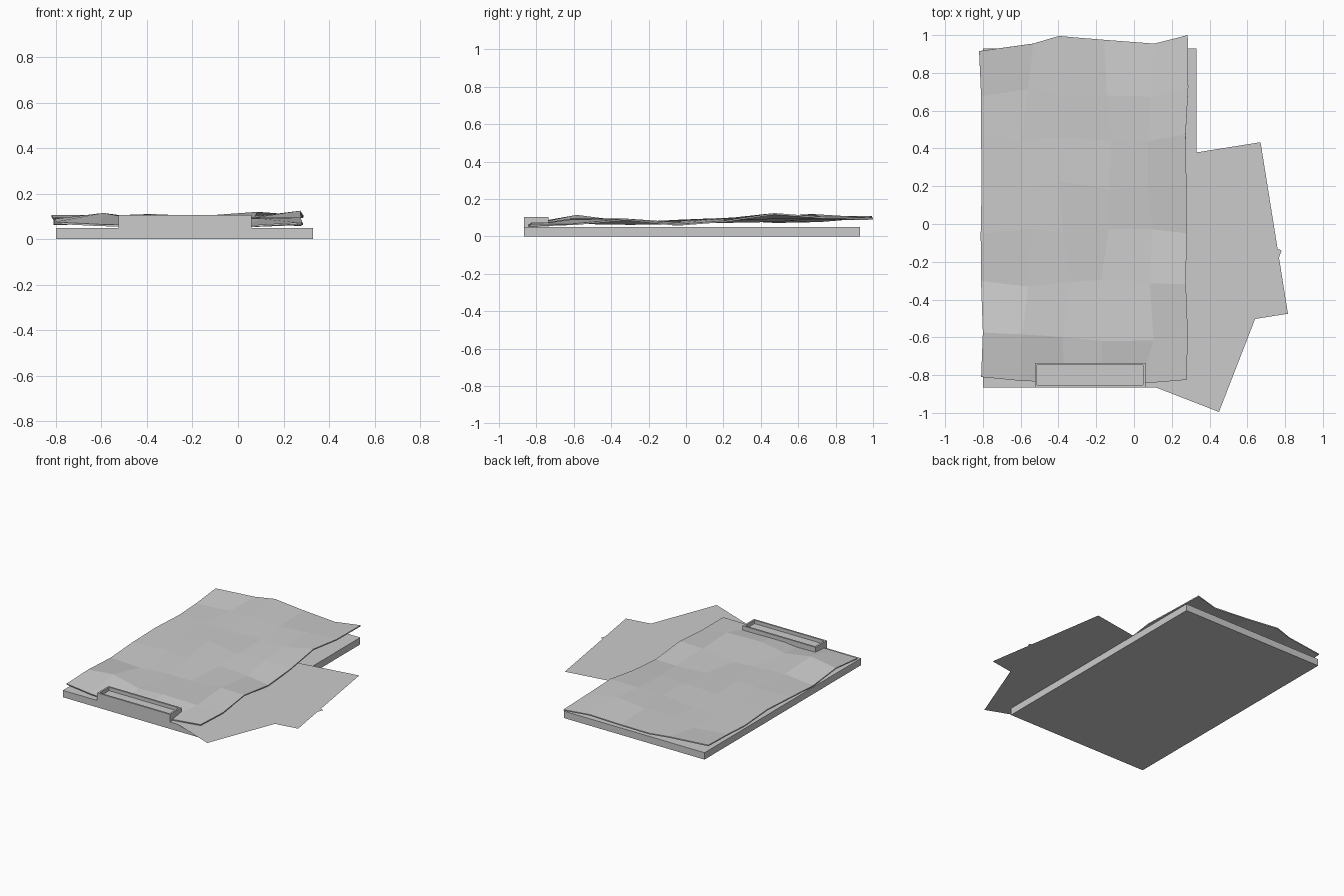
import bpy, bmesh, random
from mathutils import Vector

if "Cube" in bpy.data.objects:
    bpy.data.objects.remove(bpy.data.objects["Cube"])

random.seed(4)


def make_object(name, bm):
    bmesh.ops.recalc_face_normals(bm, faces=bm.faces)
    mesh = bpy.data.meshes.new(name)
    bm.to_mesh(mesh)
    bm.free()
    ob = bpy.data.objects.new(name, mesh)
    bpy.context.collection.objects.link(ob)
    return ob


def box(name, lo, hi, recess=None):
    """Box between two corners, with an optional (margin, depth) tray sunk in its top."""
    bm = bmesh.new()
    bmesh.ops.create_cube(bm, size=1)
    lo, hi = Vector(lo), Vector(hi)
    for v in bm.verts:
        v.co = (lo + hi) / 2 + v.co * (hi - lo)
    if recess:
        bm.normal_update()
        top = max(bm.faces, key=lambda f: f.calc_center_median().z)
        bmesh.ops.inset_region(bm, faces=[top], thickness=recess[0])
        floor = bmesh.ops.extrude_face_region(bm, geom=[top])["geom"]
        for v in floor:
            if isinstance(v, bmesh.types.BMVert):
                v.co.z -= recess[1]
        bmesh.ops.delete(bm, geom=[top], context="FACES_ONLY")
    return make_object(name, bm)


def loose_sheet(name, top, bottom, width, z):
    """Flat rectangle given by its right-hand edge and its width."""
    a, b = Vector((*top, z)), Vector((*bottom, z))
    edge = (b - a).normalized()
    left = Vector((edge.y, -edge.x, 0)) * width
    bm = bmesh.new()
    bm.faces.new([bm.verts.new(p) for p in (a, a + left, b + left, b)])
    bm.normal_update()
    return make_object(name, bm)


# Backing board and the clip with its sunken top
box("board", (-0.80, -0.865, 0), (0.33, 0.93, 0.05))
box("clip", (-0.525, -0.865, 0.045), (0.06, -0.735, 0.105), recess=(0.018, 0.025))

# Two loose sheets sliding out from under the top page
loose_sheet("loose_sheet_lower", (0.782, -0.14), (0.45, -0.995), 0.60, 0.052)
loose_sheet("loose_sheet_upper", (0.67, 0.433), (0.815, -0.475), 0.60, 0.055)

# Crumpled top page: column positions, front and back outline, heights in hundredths
xs = [-0.805, -0.57, -0.36, -0.14, 0.07, 0.28]
ys = [-0.83, -0.60, -0.32, -0.05, 0.21, 0.45, 0.70, 0.95]
front = [-0.81, -0.83, -0.84, -0.84, -0.845, -0.825]
back = [0.915, 0.955, 0.995, 0.975, 0.955, 1.0]
heights = [
    (7.5, 6.5, 6.0, 6.0, 6.0, 7.5),
    (9.0, 11.5, 7.5, 9.5, 9.0, 7.0),
    (7.0, 7.5, 8.0, 7.0, 9.5, 9.5),
    (8.5, 9.0, 8.5, 8.5, 7.5, 6.5),
    (9.5, 8.0, 10.0, 9.0, 9.5, 8.5),
    (8.0, 9.5, 8.5, 10.5, 10.0, 12.5),
    (9.0, 8.5, 11.0, 10.0, 12.0, 10.5),
    (10.5, 10.5, 11.0, 10.0, 9.5, 10.0),
]
bm = bmesh.new()
grid = []
for j, row in enumerate(heights):
    line = []
    for i, h in enumerate(row):
        x, y = xs[i], ys[j]
        if j == 0:
            y = front[i]
        elif j == 7:
            y = back[i]
        else:
            y += random.uniform(-0.03, 0.03)
        if 0 < i < 5:
            x += random.uniform(-0.04, 0.04)
        else:
            x += random.uniform(-0.008, 0.008)
        line.append(bm.verts.new((x, y, h / 100)))
    grid.append(line)
for j in range(7):
    for i in range(5):
        bm.faces.new((grid[j][i], grid[j][i + 1], grid[j + 1][i + 1], grid[j + 1][i]))
grid[7][0].co.x = -0.82
page = make_object("crumpled_page", bm)
if page.data.polygons[0].normal.z < 0:
    page.data.flip_normals()
mod = page.modifiers.new("paper_thickness", "SOLIDIFY")
mod.thickness = 0.008
mod.offset = -1
